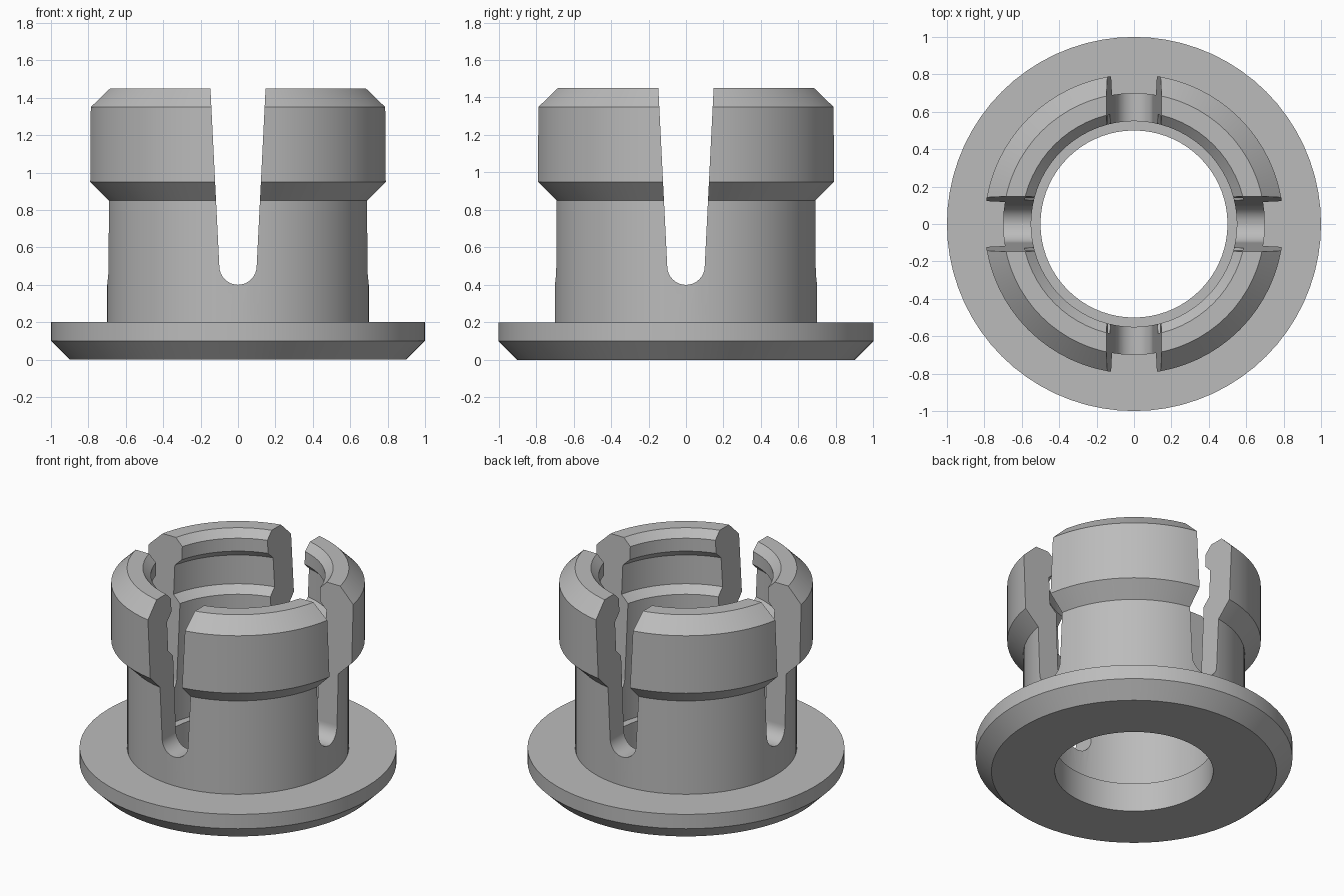
import bpy, bmesh, math
from mathutils import Matrix

cube = bpy.data.objects.get("Cube")
if cube:
    bpy.data.objects.remove(cube, do_unlink=True)

SEGMENTS = 72

# Single plain grey material
grey = bpy.data.materials.new("plain_grey")
grey.use_nodes = True
colour = (0.5, 0.5, 0.5, 1)
grey.diffuse_color = colour
grey.node_tree.nodes["Principled BSDF"].inputs["Base Color"].default_value = colour


def make_object(name, bm):
    bmesh.ops.recalc_face_normals(bm, faces=bm.faces)
    mesh = bpy.data.meshes.new(name)
    bm.to_mesh(mesh)
    bm.free()
    mesh.materials.append(grey)
    obj = bpy.data.objects.new(name, mesh)
    bpy.context.collection.objects.link(obj)
    return obj


def lathe(name, profile):
    """Revolve a closed (radius, height) outline around z."""
    bm = bmesh.new()
    rings = []
    for i in range(SEGMENTS):
        a = math.tau * i / SEGMENTS
        rings.append([bm.verts.new((r * math.cos(a), r * math.sin(a), z)) for r, z in profile])
    for i, ring in enumerate(rings):
        following = rings[(i + 1) % SEGMENTS]
        for j in range(len(profile)):
            k = (j + 1) % len(profile)
            bm.faces.new((ring[j], following[j], following[k], ring[k]))
    return make_object(name, bm)


def slot_cutter(name, angle):
    """Tapered slot with a round bottom, running right through the body."""
    radius, centre, steps = 0.1, 0.5, 16
    outline = [(0.155, 1.6)]
    for i in range(steps + 1):
        a = math.pi * i / steps
        outline.append((radius * math.cos(a), centre - radius * math.sin(a)))
    outline.append((-0.155, 1.6))
    bm = bmesh.new()
    face = bm.faces.new([bm.verts.new((x, -1.2, z)) for x, z in outline])
    result = bmesh.ops.extrude_face_region(bm, geom=[face])
    moved = [v for v in result["geom"] if isinstance(v, bmesh.types.BMVert)]
    bmesh.ops.translate(bm, verts=moved, vec=(0, 2.4, 0))
    bmesh.ops.rotate(bm, verts=bm.verts, matrix=Matrix.Rotation(angle, 3, "Z"))
    cutter = make_object(name, bm)
    cutter.hide_render = True
    return cutter


# Flange, sleeve and snap head as one turned body
outer = [(0.9, 0), (1, 0.1), (1, 0.2), (0.7, 0.2), (0.7, 0.85),
         (0.8, 0.95), (0.8, 1.35), (0.7, 1.45)]
# Bore with entry chamfer, retaining groove and bottom ledge
inner = [(0.6, 1.45), (0.55, 1.4), (0.55, 1.31), (0.6, 1.26),
         (0.6, 1.06), (0.55, 1.01), (0.55, 0.2), (0.5, 0.2), (0.5, 0)]
bushing = lathe("snap_bushing", outer + inner)

bpy.ops.object.select_all(action="DESELECT")
bushing.select_set(True)
bpy.context.view_layer.objects.active = bushing

# Two crossing slots split the sleeve into four prongs
for number in range(2):
    cutter = slot_cutter(f"slot_cutter_{number + 1}", number * math.pi / 2)
    cut = bushing.modifiers.new("slot", "BOOLEAN")
    cut.operation = "DIFFERENCE"
    cut.solver = "EXACT"
    cut.object = cutter
    bpy.ops.object.modifier_apply(modifier=cut.name)
    bpy.data.objects.remove(cutter, do_unlink=True)

# Smooth curved walls with crisp edges
bpy.ops.object.shade_smooth_by_angle(angle=math.radians(30))
weighted = bushing.modifiers.new("weighted_normals", "WEIGHTED_NORMAL")
weighted.keep_sharp = True
